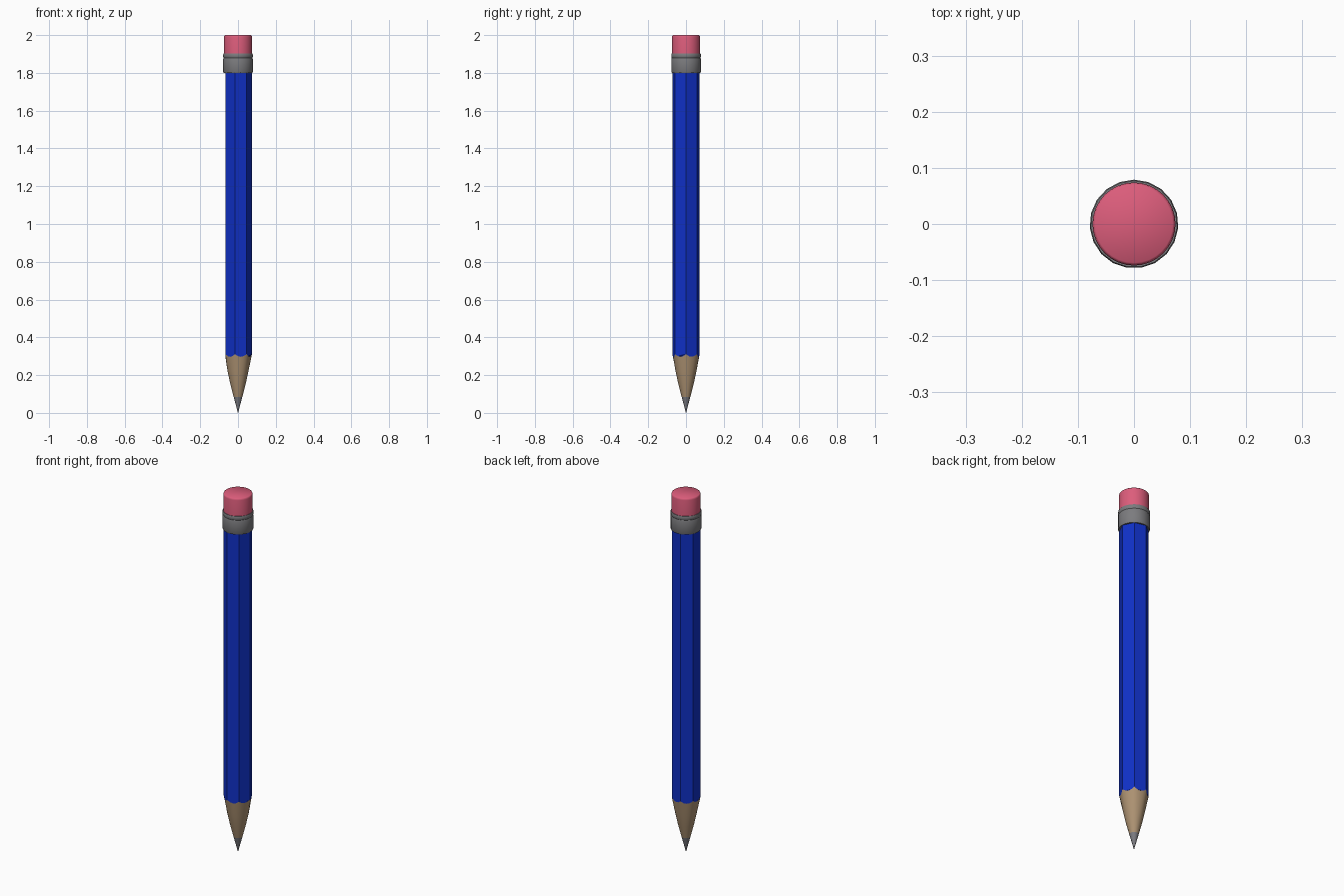
import bpy, bmesh, math
from math import pi, cos, sin

cube = bpy.data.objects.get("Cube")
if cube:
    bpy.data.objects.remove(cube, do_unlink=True)


def material(name, rgb):
    m = bpy.data.materials.new(name)
    m.use_nodes = True
    m.diffuse_color = (*rgb, 1)
    m.node_tree.nodes["Principled BSDF"].inputs["Base Color"].default_value = (*rgb, 1)
    return m


blue = material("blue paint", (0.005, 0.03, 0.57))
wood = material("bare wood", (0.42, 0.29, 0.17))
graphite = material("graphite", (0.2, 0.2, 0.22))
metal = material("grey metal", (0.2, 0.2, 0.21))
pink = material("pink rubber", (0.72, 0.11, 0.2))

SIDES = 7
STEP = 2 * pi / SIDES
CORNER = 0.074
FLAT = CORNER * cos(STEP / 2)


def circle(radius, z):
    return lambda a: (radius, z)


def barrel(z, rise=0):
    """Seven-sided outline; the height rises towards each corner."""
    def point(a):
        r = FLAT / cos(a % STEP - STEP / 2)
        return r, z + rise * (r - FLAT) / (CORNER - FLAT)
    return point


def loft(name, rings, count, mat, start=0.0, angle=30):
    """Skin a stack of rings, bottom to top, and cap both ends."""
    bm = bmesh.new()
    loops = []
    for ring in rings:
        loop = []
        for i in range(count):
            a = 2 * pi * i / count + 1e-7
            r, z = ring(a)
            loop.append(bm.verts.new((r * cos(a + start), r * sin(a + start), z)))
        loops.append(loop)
    for low, high in zip(loops, loops[1:]):
        for i in range(count):
            j = (i + 1) % count
            bm.faces.new((low[i], low[j], high[j], high[i]))
    bm.faces.new(loops[0][::-1])
    bm.faces.new(loops[-1])
    mesh = bpy.data.meshes.new(name)
    bm.to_mesh(mesh)
    bm.free()
    mesh.materials.append(mat)
    obj = bpy.data.objects.new(name, mesh)
    bpy.context.collection.objects.link(obj)
    bpy.ops.object.select_all(action='DESELECT')
    obj.select_set(True)
    bpy.context.view_layer.objects.active = obj
    bpy.ops.object.shade_smooth_by_angle(angle=math.radians(angle))
    return obj


# Painted barrel with a scalloped lower edge
loft("barrel", [barrel(0.297, 0.014), barrel(1.81)], SIDES * 4, blue)

# Sharpened wood, meeting the scalloped paint edge
loft("sharpened_wood",
     [circle(0.023, 0.085), circle(0.041, 0.155), circle(0.056, 0.225),
      barrel(0.297, 0.014)], SIDES * 4, wood, angle=40)

# Lead point
loft("lead_point", [circle(0.0005, 0), circle(0.023, 0.085)], SIDES * 4, graphite)

# Metal sleeve with a shallow crimp near its top
loft("metal_sleeve",
     [circle(r, z) for r, z in ((0.076, 1.80), (0.079, 1.806), (0.079, 1.872),
                                (0.0765, 1.88), (0.079, 1.886), (0.079, 1.896),
                                (0.077, 1.902))],
     19, metal, start=pi / 2)

# Eraser with a softly rounded top rim
loft("eraser",
     [circle(0.074, 1.89), circle(0.074, 1.99), circle(0.0725, 1.997), circle(0.069, 2.0)],
     32, pink, angle=50)
